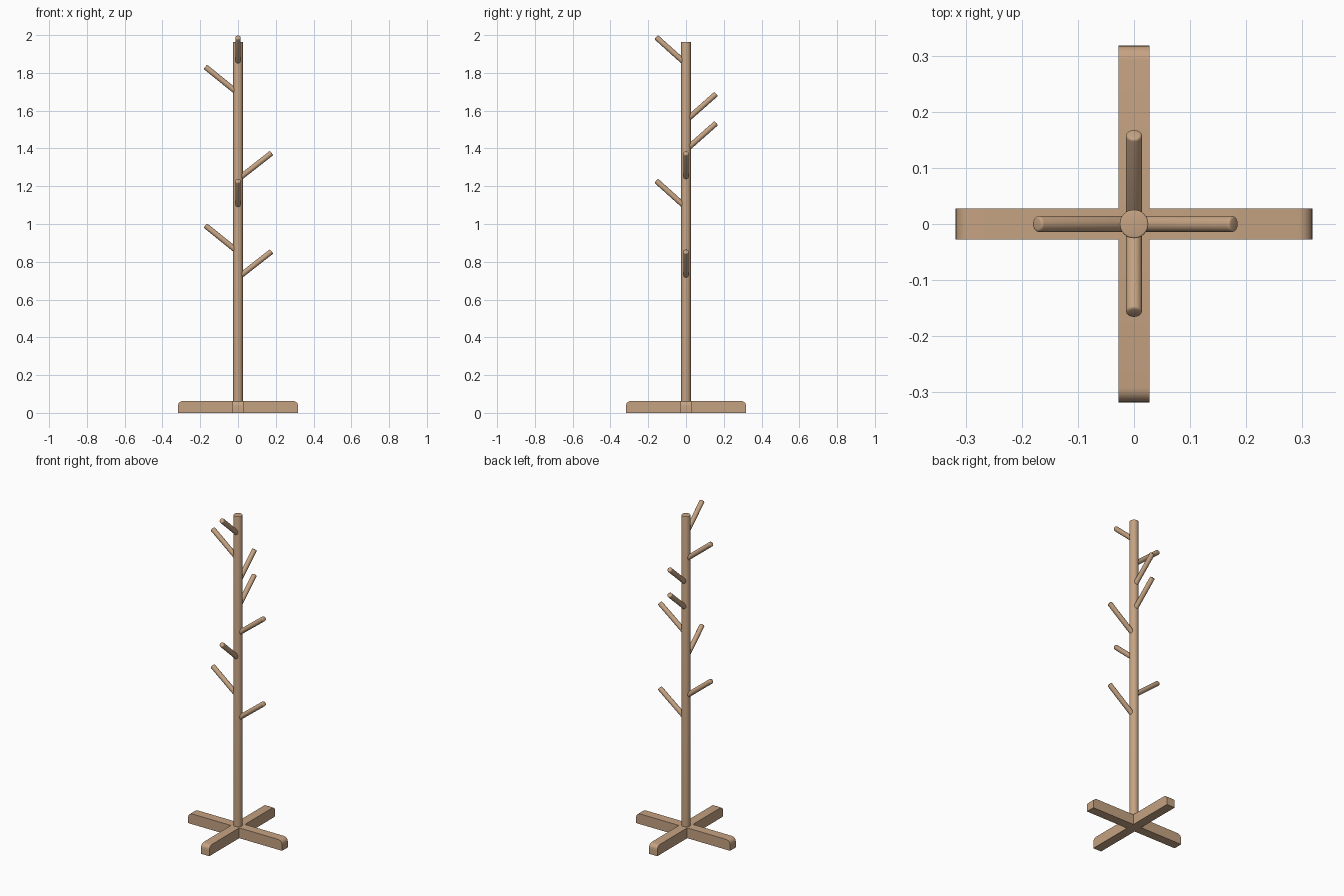
import bpy, bmesh, math
from mathutils import Vector, Matrix

cube = bpy.data.objects.get("Cube")
if cube:
    bpy.data.objects.remove(cube, do_unlink=True)

wood = bpy.data.materials.new("tan_wood")
wood.use_nodes = True
color = (0.56, 0.365, 0.225, 1)
wood.diffuse_color = color
wood.node_tree.nodes["Principled BSDF"].inputs["Base Color"].default_value = color


def finish(name, bm, smooth=True):
    """Turn a bmesh into a named wooden object."""
    bmesh.ops.recalc_face_normals(bm, faces=bm.faces)
    mesh = bpy.data.meshes.new(name)
    bm.to_mesh(mesh)
    bm.free()
    mesh.materials.append(wood)
    obj = bpy.data.objects.new(name, mesh)
    bpy.context.collection.objects.link(obj)
    if smooth:
        bpy.ops.object.select_all(action='DESELECT')
        obj.select_set(True)
        bpy.context.view_layer.objects.active = obj
        bpy.ops.object.shade_smooth_by_angle(angle=math.radians(35))
    return obj


def rod(name, start, end, radius, sides, soft):
    """Round rod between two points with softened end rims."""
    start, end = Vector(start), Vector(end)
    axis = end - start
    bm = bmesh.new()
    bmesh.ops.create_cone(bm, cap_ends=True, segments=sides,
                          radius1=radius, radius2=radius, depth=axis.length)
    rim = [e for e in bm.edges if all(v.co.z > 0 for v in e.verts)]
    bmesh.ops.bevel(bm, geom=rim, offset=soft, segments=3, profile=0.5, affect='EDGES')
    turn = axis.to_track_quat('Z', 'Y').to_matrix().to_4x4()
    bm.transform(Matrix.Translation((start + end) / 2) @ turn)
    return finish(name, bm)


HALF_WIDTH, REACH, LEG_TOP, ROUND = 0.028, 0.318, 0.063, 0.026


def foot(name, angle, inner):
    """Beam with a rounded upper outer corner, extruded from its side profile."""
    def end_curve(sign):
        return [(sign * (REACH - ROUND + ROUND * math.cos(a)),
                 LEG_TOP - ROUND + ROUND * math.sin(a))
                for a in (math.radians(15 * i) for i in range(7))]
    profile = [(REACH, 0)] + end_curve(1)
    if inner is None:
        profile += end_curve(-1)[::-1] + [(-REACH, 0)]
    else:
        profile += [(inner, LEG_TOP), (inner, 0)]
    bm = bmesh.new()
    face = bm.faces.new([bm.verts.new((x, -HALF_WIDTH, z)) for x, z in profile])
    side = bmesh.ops.extrude_face_region(bm, geom=[face])["geom"]
    bmesh.ops.translate(bm, vec=(0, 2 * HALF_WIDTH, 0),
                        verts=[v for v in side if isinstance(v, bmesh.types.BMVert)])
    bm.transform(Matrix.Rotation(angle, 4, 'Z'))
    return finish(name, bm)


# Crossed feet: one full beam and two halves butted against it
foot("side_feet", 0, None)
foot("back_foot", math.pi / 2, HALF_WIDTH)
foot("front_foot", -math.pi / 2, HALF_WIDTH)

# Upright pole
rod("pole", (0, 0, 0.05), (0, 0, 1.964), 0.0255, 32, 0.003)

# Pegs: name, outward direction, tip reach, height where the peg meets the pole
pegs = [
    ("front_upper_peg", (0, -1), 0.158, 1.867),
    ("right_upper_peg", (-1, 0), 0.173, 1.710),
    ("back_upper_peg", (0, 1), 0.160, 1.567),
    ("back_lower_peg", (0, 1), 0.160, 1.412),
    ("left_upper_peg", (1, 0), 0.178, 1.254),
    ("front_lower_peg", (0, -1), 0.158, 1.107),
    ("right_lower_peg", (-1, 0), 0.173, 0.870),
    ("left_lower_peg", (1, 0), 0.178, 0.733),
]
PEG_RISE = 0.122
for name, (dx, dy), reach, z in pegs:
    start = 0.022
    slope = PEG_RISE / (reach - start)
    inside = 0.010
    rod(name, (dx * inside, dy * inside, z - slope * (start - inside)),
        (dx * reach, dy * reach, z + PEG_RISE), 0.0145, 16, 0.005)
